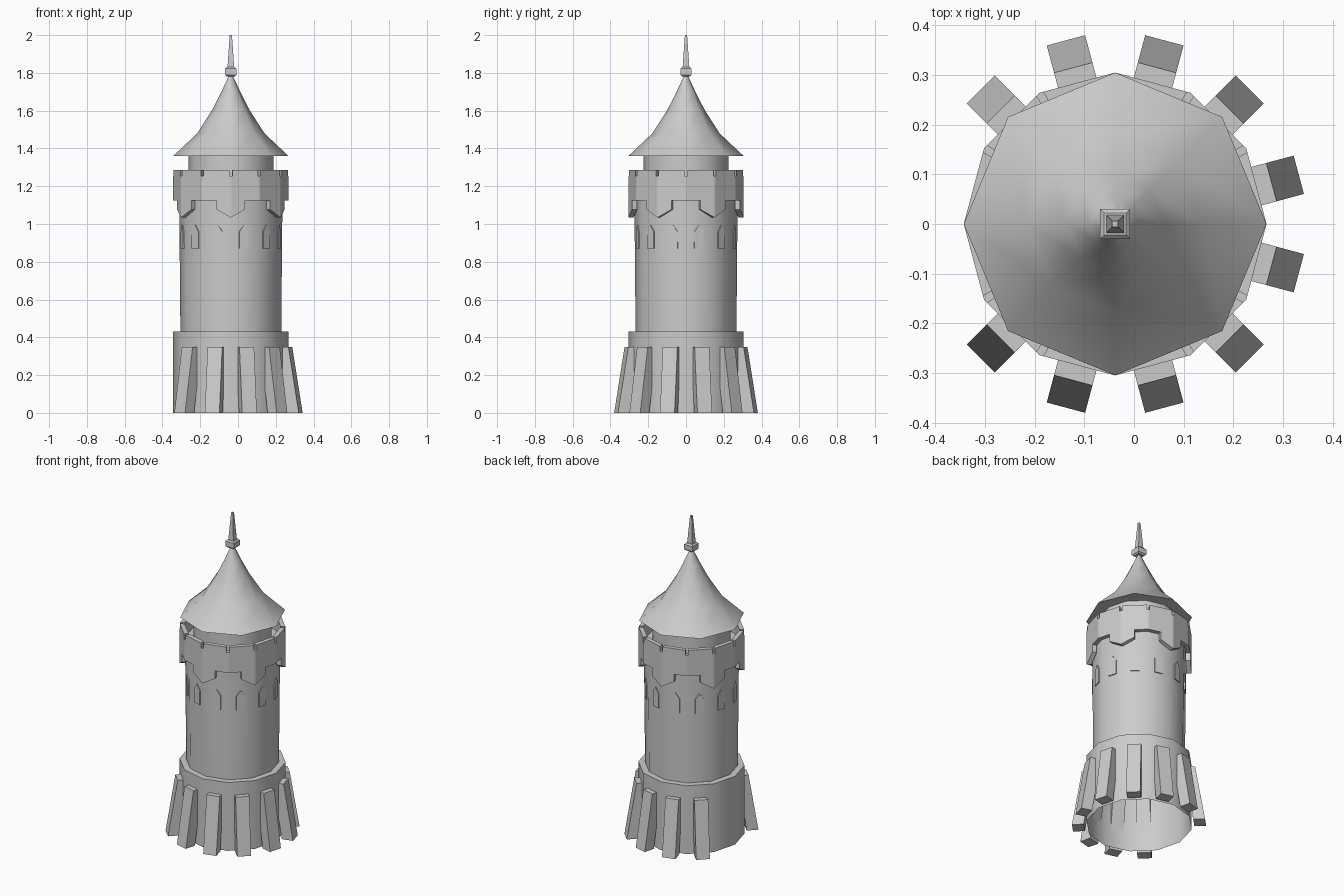
import bpy, bmesh
from math import sin, cos, radians, pi
from mathutils import Matrix

if "Cube" in bpy.data.objects:
    bpy.data.objects.remove(bpy.data.objects["Cube"])

AX = -0.038  # tower axis in x


def finish(name, bm, angle=None):
    bmesh.ops.recalc_face_normals(bm, faces=bm.faces[:])
    me = bpy.data.meshes.new(name)
    bm.to_mesh(me)
    bm.free()
    ob = bpy.data.objects.new(name, me)
    bpy.context.collection.objects.link(ob)
    ob.location.x = AX
    if angle:
        bpy.ops.object.select_all(action='DESELECT')
        ob.select_set(True)
        bpy.context.view_layer.objects.active = ob
        bpy.ops.object.shade_smooth_by_angle(angle=radians(angle))
    return ob


def lathe(name, profile, n, angle=35, cap_bottom=False, cap_top=False, turn=0.0):
    bm = bmesh.new()
    rings = [[bm.verts.new((r * cos(2 * pi * i / n + turn), r * sin(2 * pi * i / n + turn), z))
              for i in range(n)] for r, z in profile]
    for a, b in zip(rings, rings[1:]):
        for i in range(n):
            j = (i + 1) % n
            bm.faces.new((a[i], a[j], b[j], b[i]))
    if cap_bottom:
        bm.faces.new(rings[0])
    if cap_top:
        bm.faces.new(rings[-1])
    return finish(name, bm, angle)


def prism(bm, outline, axis_shift, place):
    """Extrude a closed outline along a vector and move it into place."""
    vs = [bm.verts.new(p) for p in outline]
    f = bm.faces.new(vs)
    ex = bmesh.ops.extrude_face_region(bm, geom=[f], use_keep_orig=True)
    new = [v for v in ex['geom'] if isinstance(v, bmesh.types.BMVert)]
    bmesh.ops.translate(bm, verts=new, vec=axis_shift)
    bmesh.ops.transform(bm, matrix=place, verts=vs + new)


# Open-bottomed base drum with ledge, then shaft and inner turret
lathe("base_drum", [(0.305, 0), (0.305, 0.432), (0.267, 0.432)], 12)
lathe("shaft", [(0.267, 0.432), (0.274, 1.2), (0.225, 1.2)], 12)
lathe("inner_turret", [(0.225, 1.2), (0.225, 1.362)], 12)

# Leaning buttresses, none on the left side
bm = bmesh.new()
for k in range(12):
    deg = 15 + 30 * k
    if deg in (165, 195):
        continue
    side = [(0.315, -0.04, 0), (0.383, -0.04, 0), (0.326, -0.04, 0.35), (0.262, -0.04, 0.35)]
    prism(bm, side, (0, 0.08, 0), Matrix.Rotation(radians(deg), 4, 'Z'))
finish("buttresses", bm)

# Pointed window panels on the shaft facets
bm = bmesh.new()
for k in range(12):
    arch = [(0.255, -0.025, 0.87), (0.255, 0.025, 0.87), (0.255, 0.025, 0.96),
            (0.255, 0.0, 0.995), (0.255, -0.025, 0.96)]
    prism(bm, arch, (0.013, 0, 0), Matrix.Rotation(radians(15 + 30 * k), 4, 'Z'))
finish("windows", bm)

# Parapet: notched top edge, six pointed tabs along the bottom edge
bm = bmesh.new()
cache = {}


def pv(deg, z):
    deg %= 360
    key = (round(deg, 2), round(z, 4))
    if key not in cache:
        r = 0.305 * cos(radians(15)) / cos(radians(deg % 30 - 15))
        cache[key] = bm.verts.new((r * cos(radians(deg)), r * sin(radians(deg)), z))
    return cache[key]


def tab_z(off):
    return 1.034 + 0.043 * abs(off) / 15


for k in range(12):
    offs = [-15, -1.5, 0, 1.5, 15]
    for a, b in zip(offs, offs[1:]):
        A, B = 30 * k + a, 30 * k + b
        cells = [(1.125, 1.125, 1.255)]
        if abs(a + b) > 2:
            cells.append((1.255, 1.255, 1.287))
        if k % 2 == 1:
            cells.append((tab_z(a), tab_z(b), 1.125))
        for za, zb, top in cells:
            bm.faces.new((pv(A, za), pv(B, zb), pv(B, top), pv(A, top)))
ex = bmesh.ops.extrude_face_region(bm, geom=bm.faces[:], use_keep_orig=True)
for v in ex['geom']:
    if isinstance(v, bmesh.types.BMVert):
        v.co.x *= 0.91
        v.co.y *= 0.91
finish("parapet", bm, 35)

# Flared eight-sided roof
lathe("roof", [(0.305, 1.36), (0.178, 1.48), (0.098, 1.605), (0.05, 1.70), (0.008, 1.79)],
      8, 50, cap_bottom=True, cap_top=True)

# Square finial: collar and spike
s = 2 ** 0.5
lathe("finial_collar", [(0.022 * s, 1.782), (0.03 * s, 1.79), (0.03 * s, 1.822), (0.022 * s, 1.83)],
      4, None, True, True, pi / 4)
lathe("finial_spike", [(0.018 * s, 1.825), (0.006 * s, 2.0)], 4, None, True, True, pi / 4)
